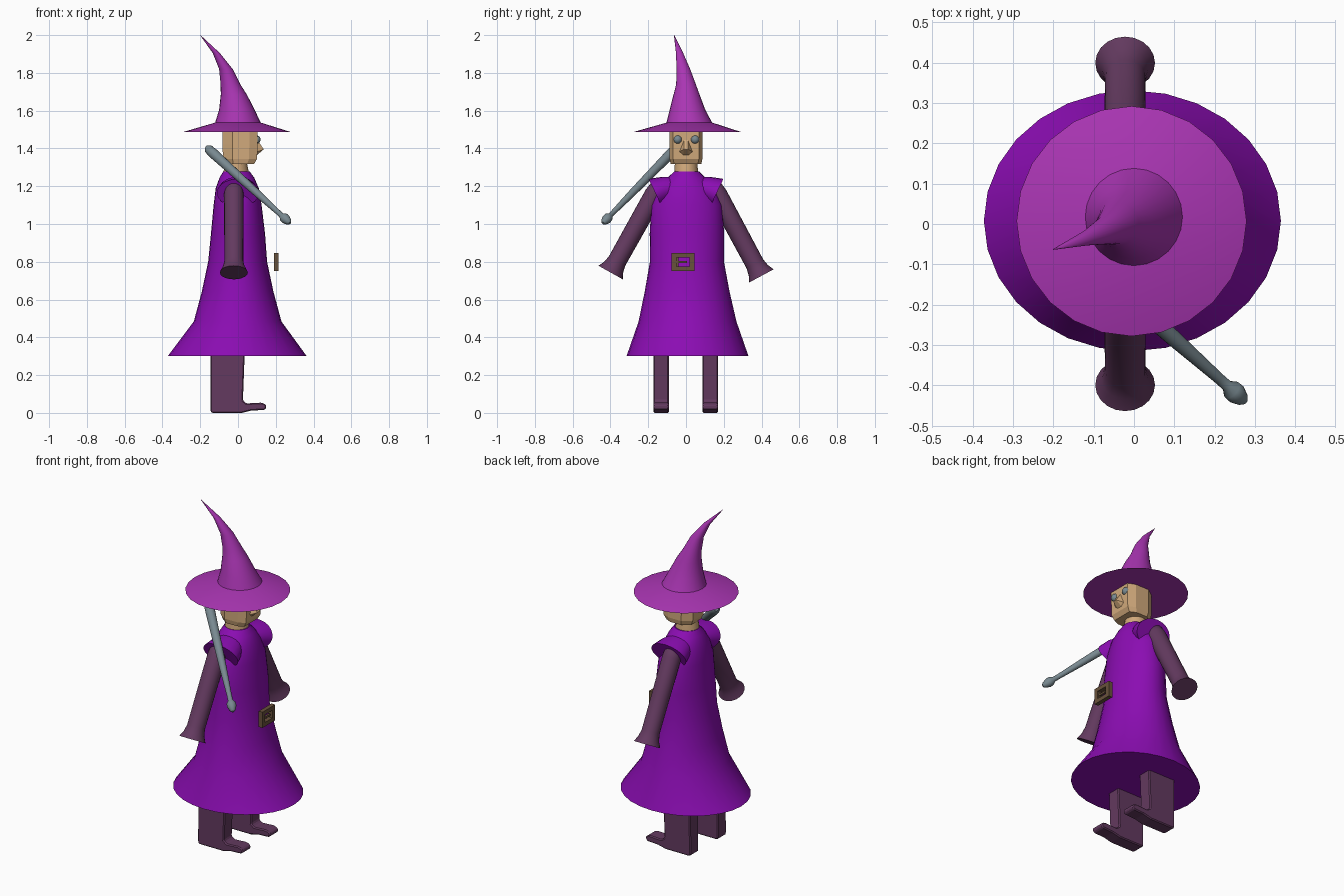
import bpy, bmesh, math
from mathutils import Vector

if "Cube" in bpy.data.objects:
    bpy.data.objects.remove(bpy.data.objects["Cube"])


def material(name, rgb):
    m = bpy.data.materials.new(name)
    m.diffuse_color = (*rgb, 1)
    m.use_nodes = True
    m.node_tree.nodes["Principled BSDF"].inputs["Base Color"].default_value = m.diffuse_color
    return m


ROBE = material("violet_cloth", (0.26, 0.004, 0.45))
HAT = material("magenta_felt", (0.40, 0.036, 0.45))
PLUM = material("dark_plum", (0.125, 0.042, 0.115))
SKIN = material("skin", (0.64, 0.40, 0.20))
BROWN = material("brown_metal", (0.14, 0.085, 0.045))
GREY = material("blue_grey", (0.19, 0.25, 0.28))


def finish(name, bm, mat, smooth=None):
    bmesh.ops.recalc_face_normals(bm, faces=bm.faces)
    me = bpy.data.meshes.new(name)
    bm.to_mesh(me)
    bm.free()
    me.materials.append(mat)
    ob = bpy.data.objects.new(name, me)
    bpy.context.collection.objects.link(ob)
    if smooth:
        bpy.ops.object.select_all(action='DESELECT')
        ob.select_set(True)
        bpy.context.view_layer.objects.active = ob
        bpy.ops.object.shade_smooth_by_angle(angle=math.radians(smooth))
    return ob


def skin_rings(name, rings, mat, smooth=35):
    """Join rings of points into a closed solid."""
    bm = bmesh.new()
    vr = [[bm.verts.new(p) for p in r] for r in rings]
    n = len(vr[0])
    for a, b in zip(vr, vr[1:]):
        for i in range(n):
            j = (i + 1) % n
            bm.faces.new((a[i], a[j], b[j], b[i]))
    bm.faces.new(vr[0])
    bm.faces.new(vr[-1])
    return finish(name, bm, mat, smooth)


def ring(c, u, v, n):
    c, u, v = Vector(c), Vector(u), Vector(v)
    return [c + u * math.cos(2 * math.pi * i / n) + v * math.sin(2 * math.pi * i / n) for i in range(n)]


def stack(name, rows, mat, n=28, smooth=35):
    """Horizontal ellipses: (cx, cy, z, rx, ry)."""
    return skin_rings(name, [ring((x, y, z), (a, 0, 0), (0, b, 0), n) for x, y, z, a, b in rows], mat, smooth)


def tube(name, start, end, rows, mat, n=20, wide=1.0, smooth=35):
    """Tube along a straight axis: rows of (fraction, radius)."""
    s, e = Vector(start), Vector(end)
    d = (e - s).normalized()
    u = Vector((1, 0, 0))
    u = (u - d * u.dot(d)).normalized()
    v = d.cross(u)
    return skin_rings(name, [ring(s.lerp(e, t), u * r * wide, v * r, n) for t, r in rows], mat, smooth)


def prism(name, pts, y0, y1, mat, bevel=0):
    """Side profile in x, z extruded along y."""
    ob = skin_rings(name, [[(x, y, z) for x, z in pts] for y in (y0, y1)], mat, None)
    if bevel:
        m = ob.modifiers.new("bevel", 'BEVEL')
        m.width = bevel
        m.segments = 1
        m.limit_method = 'ANGLE'
    return ob


def box(name, x0, x1, y0, y1, z0, z1, mat, bevel=0):
    return prism(name, [(x0, z0), (x1, z0), (x1, z1), (x0, z1)], y0, y1, mat, bevel)


# robe
stack("robe", [(-.004, .008, .30, .368, .323), (-.002, .008, .484, .232, .259),
               (-.002, .006, .64, .19, .225), (-.002, .005, .80, .156, .196), (0, .005, .95, .143, .197),
               (-.002, .004, 1.10, .127, .188), (-.004, .003, 1.19, .114, .15),
               (-.006, .003, 1.245, .092, .1), (-.008, .003, 1.278, .07, .066)], ROBE)

# hat: brim and bent cone
stack("hat_brim", [(-.006, .007, 1.487, .285, .285), (0, .018, 1.537, .12, .12)], HAT, 24)
stack("hat_cone", [(x, y, z, r, r) for x, y, z, r in [
    (0, .018, 1.533, .122), (-.006, .008, 1.605, .094), (-.022, .003, 1.685, .069),
    (-.04, 0, 1.74, .052), (-.064, -.014, 1.82, .036), (-.115, -.034, 1.905, .019),
    (-.2, -.063, 2.0, .001)]], HAT, 24, 50)

# head, neck, nose
def head_ring(z, sx, sy, dx=0.0):
    half = [(-.082, .05), (-.03, .087), (.06, .087), (.104, .068)]
    pts = half + [(x, -y) for x, y in reversed(half)]
    return [(x * sx + dx, y * sy, z) for x, y in pts]


skin_rings("head", [head_ring(1.318, .82, .93), head_ring(1.345, .97, 1), head_ring(1.42, 1, 1),
                    head_ring(1.50, 1, 1)], SKIN, None)
stack("neck", [(-.01, .001, 1.25, .068, .064), (-.01, .001, 1.28, .066, .063), (-.01, 0, 1.335, .055, .058)], SKIN, 16)
bm = bmesh.new()
for x, y, z in [(.1, .01, 1.45), (.136, .012, 1.395), (.1, .036, 1.382), (.1, .015, 1.365)]:
    for s in (1, -1):
        bm.verts.new((x, y * s, z))
bmesh.ops.convex_hull(bm, input=bm.verts)
finish("nose", bm, SKIN)

for s, side in ((-1, "right"), (1, "left")):
    drop = -.018 if s > 0 else 0
    # eye
    bm = bmesh.new()
    bmesh.ops.create_uvsphere(bm, u_segments=16, v_segments=10, radius=.023)
    bmesh.ops.translate(bm, verts=bm.verts, vec=(.096, s * .046 + .002, 1.447))
    finish("eye_" + side, bm, GREY, 40)
    # arm with flared cuff
    tube("arm_" + side, (-.022, s * .135, 1.215), (-.022, s * .399, .743 + drop),
         [(0, .025), (.04, .045), (.12, .052), (.5, .051), (.87, .05), (.94, .058), (1, .074)], PLUM)
    # puffed shoulder, its open end tilted down
    rings = [ring((-.004, s * .05, 1.19), (.07, 0, 0), (0, 0, .06), 20),
             ring((-.002, s * .11, 1.182), (.1, 0, 0), (0, s * .015, .068), 20),
             ring((0, s * .163, 1.165), (.112, 0, 0), (0, s * .035, .074), 20)]
    skin_rings("shoulder_puff_" + side, rings, ROBE)
    # leg and shoe in one piece
    y = .128 if s > 0 else -.132
    prism("leg_" + side, [(-.145, .33), (.036, .33), (.026, .065), (.045, .05), (.12, .054), (.143, .048),
                          (.152, .032), (.142, .016), (.07, .012), (.02, 0), (-.14, 0), (-.146, .01)],
          y - .041, y + .041, PLUM, .012)

# buckle frame and prong
bx0, bx1 = .19, .215
for name, y0, y1, z0, z1 in [("left", .018, .044, .752, .846), ("right", -.076, -.05, .752, .846),
                             ("top", -.05, .018, .822, .846), ("bottom", -.05, .018, .752, .776)]:
    box("buckle_" + name, bx0, bx1, y0, y1, z0, z1, BROWN)
box("buckle_prong", .198, .21, -.05, .005, .793, .804, BROWN)
box("buckle_bar", .195, .207, -.05, -.04, .776, .822, BROWN)

# staff slung over the shoulder
tube("staff", (-.165, -.05, 1.405), (.275, -.44, 1.005),
     [(0, .014), (.02, .024), (.08, .027), (.3, .024), (.6, .02), (.85, .014), (.9, .014),
      (.925, .025), (.95, .026), (.985, .017), (1, .008)], GREY, 14)
